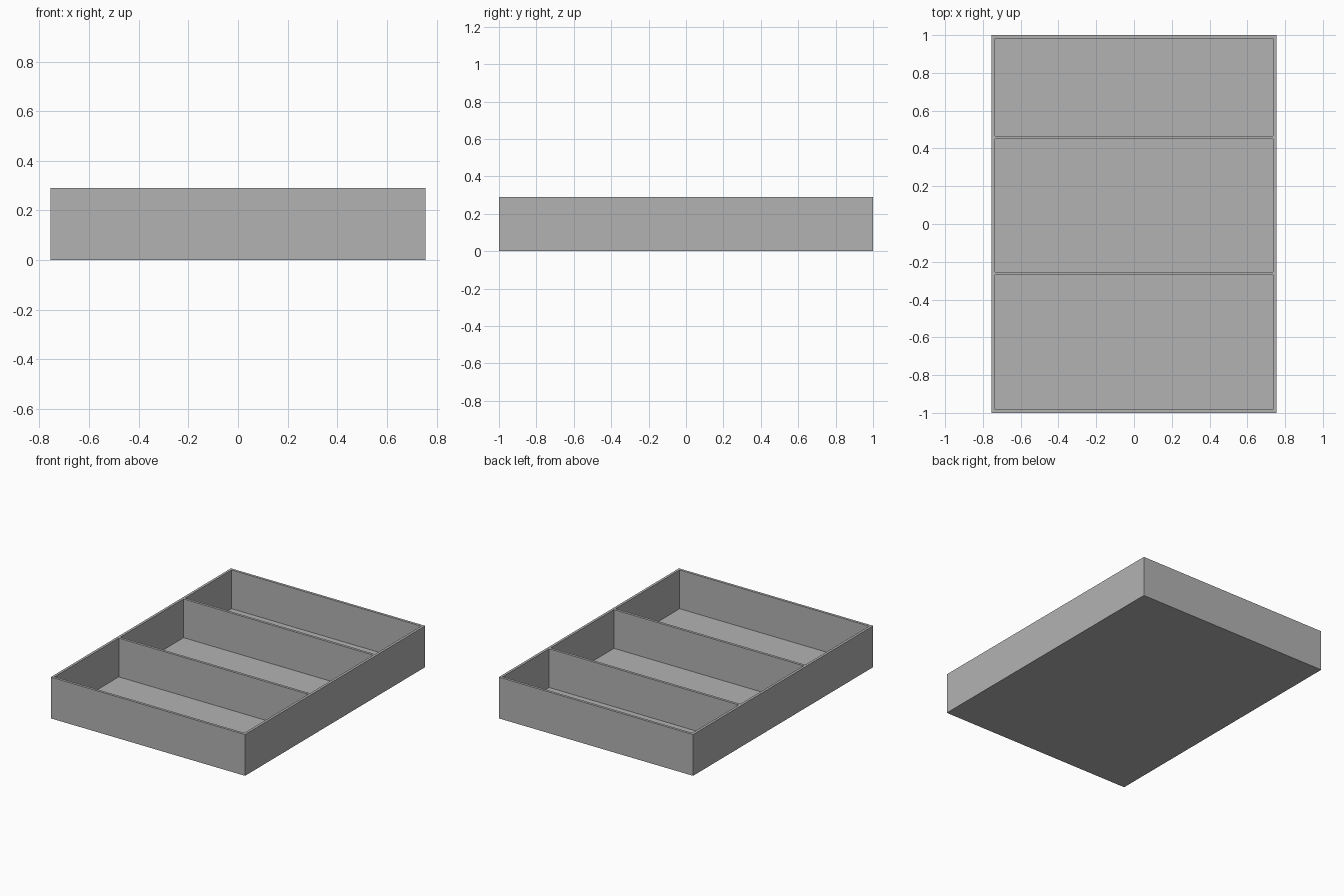
import bpy

cube = bpy.data.objects.get("Cube")
if cube:
    bpy.data.objects.remove(cube, do_unlink=True)

WIDTH, LENGTH, HEIGHT = 1.51, 2.0, 0.29
WALL, FLOOR = 0.018, 0.018

grey = bpy.data.materials.new("plain_grey")
grey.use_nodes = True
colour = (0.45, 0.45, 0.45, 1)
grey.diffuse_color = colour
grey.node_tree.nodes["Principled BSDF"].inputs["Base Color"].default_value = colour


def box(name, low, high):
    """Axis-aligned box between two corners."""
    centre = [(a + b) / 2 for a, b in zip(low, high)]
    bpy.ops.mesh.primitive_cube_add(size=1, location=centre)
    obj = bpy.context.object
    obj.name = name
    obj.scale = [b - a for a, b in zip(low, high)]
    bpy.ops.object.transform_apply(location=True, rotation=False, scale=True)
    obj.data.materials.append(grey)
    return obj


# Solid block that becomes the divided tray
tray = box("divided_tray", (-WIDTH / 2, -LENGTH / 2, 0), (WIDTH / 2, LENGTH / 2, HEIGHT))

# Three open compartments, leaving the walls, floor and two dividers
inner_x = WIDTH / 2 - WALL
inner_y = LENGTH / 2 - WALL
dividers = (-0.262, 0.458)
starts = [-inner_y] + [y + WALL / 2 for y in dividers]
ends = [y - WALL / 2 for y in dividers] + [inner_y]

for start, end in zip(starts, ends):
    cutter = box("compartment_cutter", (-inner_x, start, FLOOR), (inner_x, end, HEIGHT + 0.1))
    cutter.hide_render = True
    cut = tray.modifiers.new("compartment", "BOOLEAN")
    cut.operation = "DIFFERENCE"
    cut.solver = "EXACT"
    cut.object = cutter
    bpy.context.view_layer.objects.active = tray
    bpy.ops.object.modifier_apply(modifier=cut.name)
    bpy.data.objects.remove(cutter, do_unlink=True)
